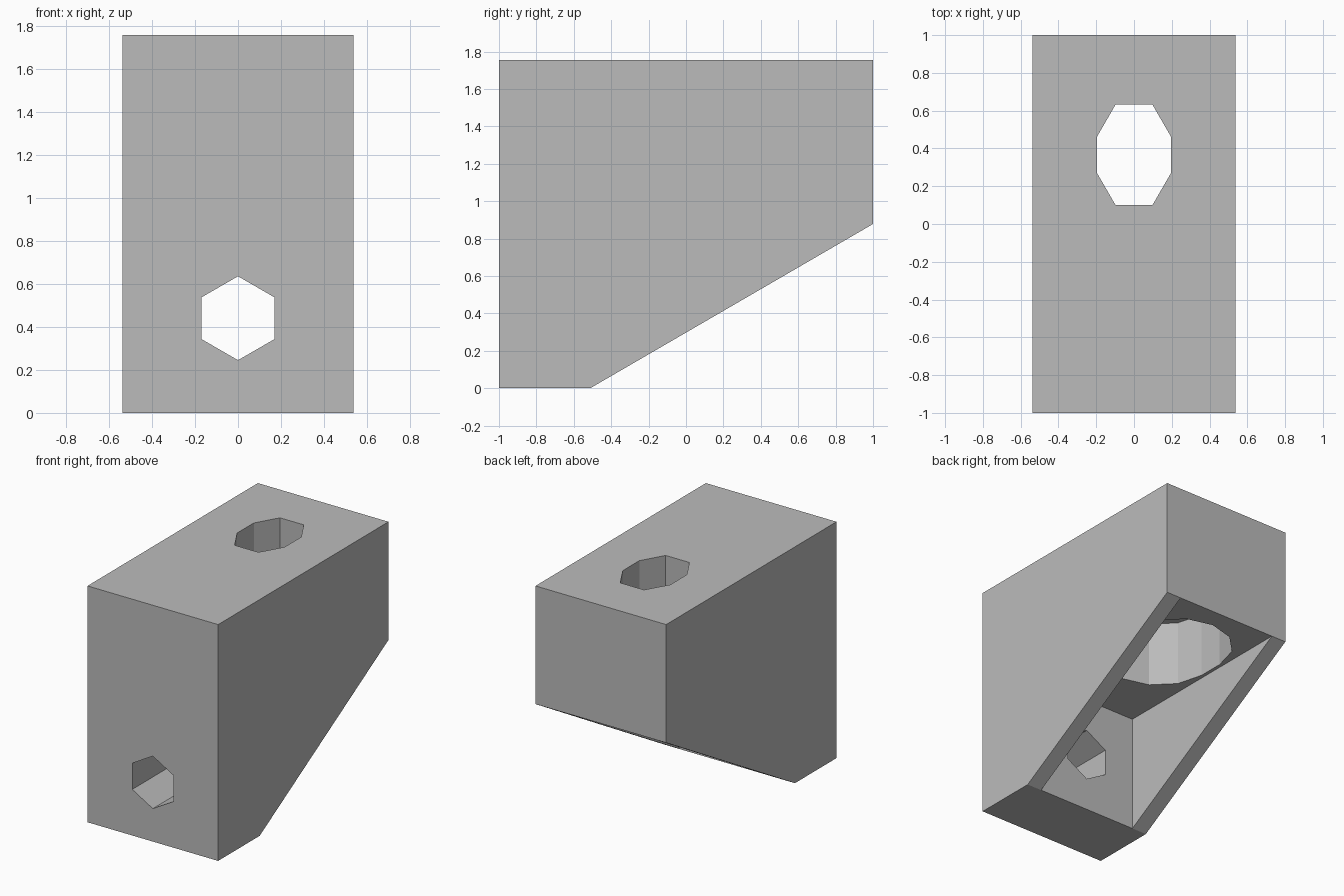
import bpy
import bmesh
from math import cos, sin, pi
from mathutils import Vector

cube = bpy.data.objects.get("Cube")
if cube:
    bpy.data.objects.remove(cube, do_unlink=True)

W, H, MID, WALL = 0.537, 1.756, 0.878, -0.512
SLOT_Y, SLOT_HALF = 0.366, 0.0975

grey = bpy.data.materials.new("plain grey")
grey.use_nodes = True
grey.diffuse_color = (0.5, 0.5, 0.5, 1)
grey.node_tree.nodes["Principled BSDF"].inputs["Base Color"].default_value = (0.5, 0.5, 0.5, 1)


def prism(name, outline, direction):
    """Extrude a closed planar outline along a direction."""
    bm = bmesh.new()
    face = bm.faces.new([bm.verts.new(p) for p in outline])
    ext = bmesh.ops.extrude_face_region(bm, geom=[face])["geom"]
    bmesh.ops.translate(bm, vec=Vector(direction),
                        verts=[v for v in ext if isinstance(v, bmesh.types.BMVert)])
    bmesh.ops.recalc_face_normals(bm, faces=bm.faces)
    mesh = bpy.data.meshes.new(name)
    bm.to_mesh(mesh)
    bm.free()
    mesh.materials.append(grey)
    obj = bpy.data.objects.new(name, mesh)
    bpy.context.collection.objects.link(obj)
    return obj


def slot(radius, sides, z):
    """Two half polygons joined by straight sides, lying flat."""
    half = sides // 2
    turns = [2 * pi * i / sides for i in range(half + 1)]
    back = [(radius * cos(a), SLOT_Y + SLOT_HALF + radius * sin(a), z) for a in turns]
    front = [(-radius * cos(a), SLOT_Y - SLOT_HALF - radius * sin(a), z) for a in turns]
    return back + front


# Wedge-shaped body from its side profile
side = [(-1, 0), (WALL, 0), (1, MID), (1, H), (-1, H)]
body = prism("bracket_body", [(-W, y, z) for y, z in side], (2 * W, 0, 0))

# Cavity behind the sloped opening
inner = 0.415
pocket = [(WALL, -0.2), (1.2, -0.2), (1.2, MID), (WALL, MID)]
cutters = [prism("cavity_cutter", [(-inner, y, z) for y, z in pocket], (2 * inner, 0, 0))]

# Wide recess in the cavity ceiling, narrow slot through the top
cutters.append(prism("recess_cutter", slot(0.39, 12, MID - 0.1), (0, 0, 0.588)))
cutters.append(prism("slot_cutter", slot(0.195, 6, MID), (0, 0, 1.1)))

# Six-sided hole through the front wall
hexagon = [(0.195 * sin(i * pi / 3), -1.2, 0.44 + 0.195 * cos(i * pi / 3)) for i in range(6)]
cutters.append(prism("front_hole_cutter", hexagon, (0, 0.9, 0)))

# Cut everything out, then keep only the finished body
for cutter in cutters:
    cutter.hide_render = True
    mod = body.modifiers.new(cutter.name, "BOOLEAN")
    mod.operation = "DIFFERENCE"
    mod.solver = "EXACT"
    mod.object = cutter

graph = bpy.context.evaluated_depsgraph_get()
finished = bpy.data.meshes.new_from_object(body.evaluated_get(graph))
body.modifiers.clear()
body.data = finished
for cutter in cutters:
    bpy.data.objects.remove(cutter, do_unlink=True)
